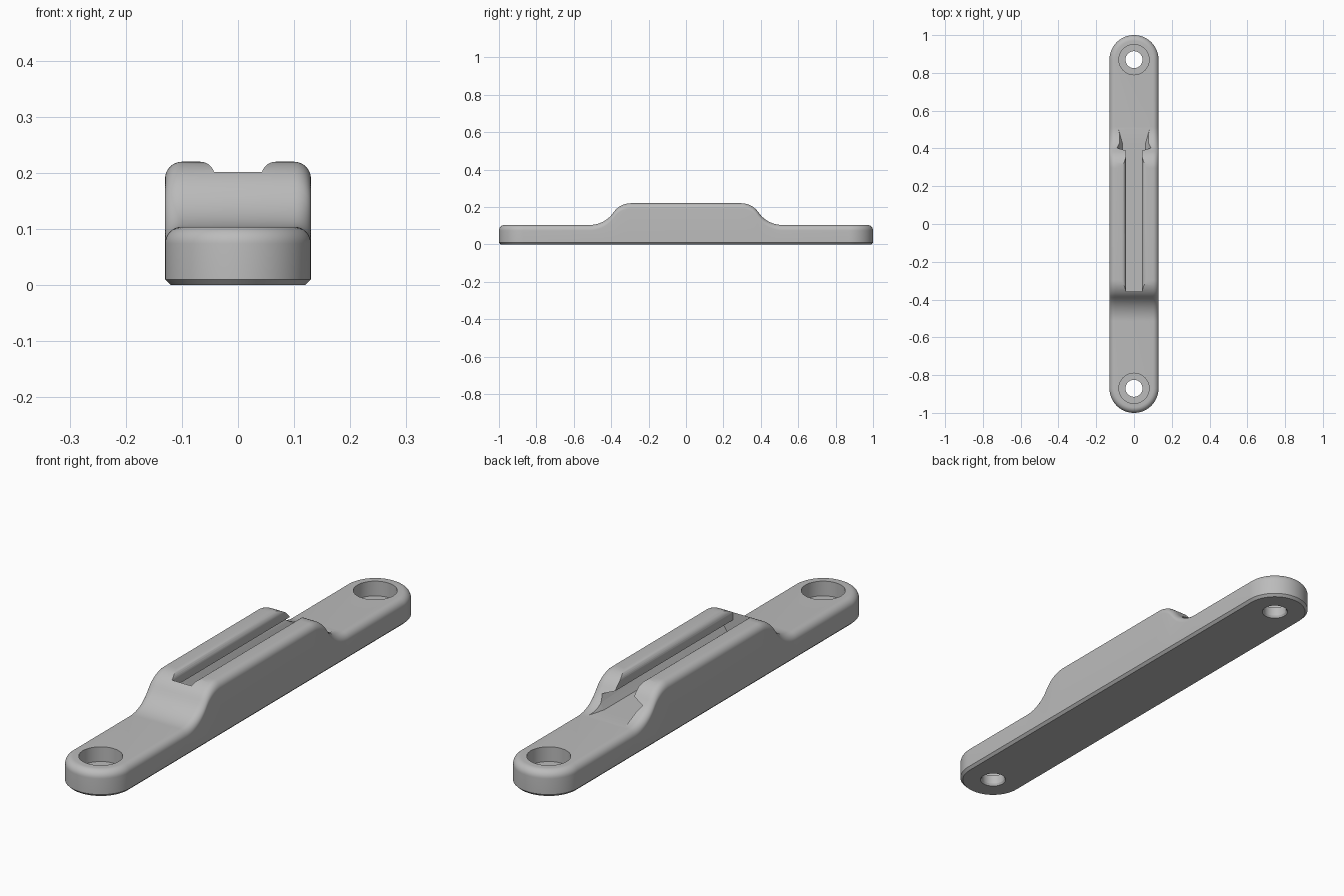
import bpy, bmesh
from math import sin, cos, pi, atan, sqrt

cube = bpy.data.objects.get("Cube")
if cube:
    bpy.data.objects.remove(cube, do_unlink=True)

LOW, HIGH = 0.104, 0.22          # end pad and raised rail heights
RAMP_IN, RAMP_OUT = 0.295, 0.515 # where the ramp starts and ends
RADIUS, END_Y, FILLET = 0.13, 0.87, 0.03

grey = bpy.data.materials.new("light grey")
grey.use_nodes = True
grey.diffuse_color = (0.5, 0.5, 0.5, 1)
grey.node_tree.nodes["Principled BSDF"].inputs["Base Color"].default_value = (0.5, 0.5, 0.5, 1)

# Ramp profile: two tangent arcs
theta = 2 * atan((HIGH - LOW) / (RAMP_OUT - RAMP_IN))
total = (RAMP_OUT - RAMP_IN) / sin(theta)
R_TOP = total * 0.42
R_LOW = total - R_TOP
RAMP_MID = RAMP_IN + R_TOP * sin(theta)


def height(y):
    y = abs(y)
    if y <= RAMP_IN:
        return HIGH
    if y >= RAMP_OUT:
        return LOW
    if y < RAMP_MID:
        return HIGH - R_TOP + sqrt(R_TOP**2 - (y - RAMP_IN)**2)
    return LOW + R_LOW - sqrt(R_LOW**2 - (RAMP_OUT - y)**2)


def make_object(name, bm):
    bmesh.ops.recalc_face_normals(bm, faces=bm.faces)
    mesh = bpy.data.meshes.new(name)
    bm.to_mesh(mesh)
    bm.free()
    obj = bpy.data.objects.new(name, mesh)
    bpy.context.collection.objects.link(obj)
    mesh.materials.append(grey)
    return obj


def build_body():
    """Rounded bar lofted from inset outlines that follow the ramp."""
    arc = 16
    ramp = [RAMP_IN + (RAMP_MID - RAMP_IN) * i / 12 for i in range(12)]
    ramp += [RAMP_MID + (RAMP_OUT - RAMP_MID) * i / 12 for i in range(13)]
    stations = [(-pi / 2 * (1 - i / arc), -END_Y) for i in range(arc + 1)]
    stations += [(0, -y) for y in reversed(ramp)] + [(0, y) for y in ramp]
    stations += [(pi / 2 * i / arc, END_Y) for i in range(arc + 1)]
    last = len(stations) - 1
    bm = bmesh.new()

    def ring(inset, level=None, drop=0):
        r = RADIUS - inset
        right, left = [], []
        for i, (a, yc) in enumerate(stations):
            y = yc + r * sin(a)
            z = height(y) - drop if level is None else level
            x = 0 if i in (0, last) else r * cos(a)
            right.append(bm.verts.new((x, y, z)))
            left.append(right[-1] if x == 0 else bm.verts.new((-x, y, z)))
        return right, left

    rings = [ring(0.01, level=0), ring(0, level=0.01)]
    for i in range(9):
        t = pi / 2 * i / 8
        rings.append(ring(FILLET * (1 - cos(t)), drop=FILLET * (1 - sin(t))))
    for lower, upper in zip(rings, rings[1:]):
        for side in (0, 1):
            a, b = lower[side], upper[side]
            for i in range(last):
                bm.faces.new((a[i], a[i + 1], b[i + 1], b[i]))
    # Top and underside, strip by strip
    for right, left in (rings[0], rings[-1]):
        for i in range(last):
            quad = (right[i], right[i + 1], left[i + 1], left[i])
            bm.faces.new(list(dict.fromkeys(quad)))
    return make_object("mount_body", bm)


def build_slot_cutter():
    """Undercut groove with rounded lips, flaring at its open back end."""
    neck, lip = 0.042, 0.025
    sections = []
    bm = bmesh.new()
    for y, floor in ((-0.357, 0.06), (0.43, 0.062), (0.53, 0.09)):
        half = [(floor, LOW + 0.0007), (0.09, 0.152), (neck, 0.17)]
        for i in range(8):
            t = pi / 2 * i / 7
            half.append((neck + lip * (1 - cos(t)), HIGH - lip + lip * sin(t)))
        half.append((neck + lip, 0.3))
        loop = half + [(-x, z) for x, z in reversed(half)]
        sections.append([bm.verts.new((x, y, z)) for x, z in loop])
    for a, b in zip(sections, sections[1:]):
        for i in range(len(a)):
            j = (i + 1) % len(a)
            bm.faces.new((a[i], a[j], b[j], b[i]))
    bm.faces.new(sections[0])
    bm.faces.new(sections[-1])
    bmesh.ops.triangulate(bm, faces=[f for f in bm.faces if len(f.verts) == 4])
    return make_object("slot_cutter", bm)


def build_hole_cutter(y):
    """Counterbored screw hole with a small chamfer underneath."""
    profile = [(0.054, -0.01), (0.05, 0), (0.045, 0.008), (0.045, 0.045), (0.08, 0.045), (0.08, 0.2)]
    n = 48
    bm = bmesh.new()
    loops = [[bm.verts.new((r * cos(2 * pi * i / n), y + r * sin(2 * pi * i / n), z))
              for i in range(n)] for r, z in profile]
    for a, b in zip(loops, loops[1:]):
        for i in range(n):
            j = (i + 1) % n
            bm.faces.new((a[i], a[j], b[j], b[i]))
    bm.faces.new(loops[0])
    bm.faces.new(loops[-1])
    return make_object("hole_cutter", bm)


body = build_body()
bpy.ops.object.select_all(action='DESELECT')
body.select_set(True)
bpy.context.view_layer.objects.active = body
for cutter in (build_slot_cutter(), build_hole_cutter(-END_Y), build_hole_cutter(END_Y)):
    cutter.hide_render = True
    mod = body.modifiers.new("cut", 'BOOLEAN')
    mod.operation = 'DIFFERENCE'
    mod.solver = 'EXACT'
    mod.object = cutter
    bpy.ops.object.modifier_apply(modifier=mod.name)
    bpy.data.objects.remove(cutter, do_unlink=True)

bpy.ops.object.shade_smooth_by_angle(angle=pi / 6)
